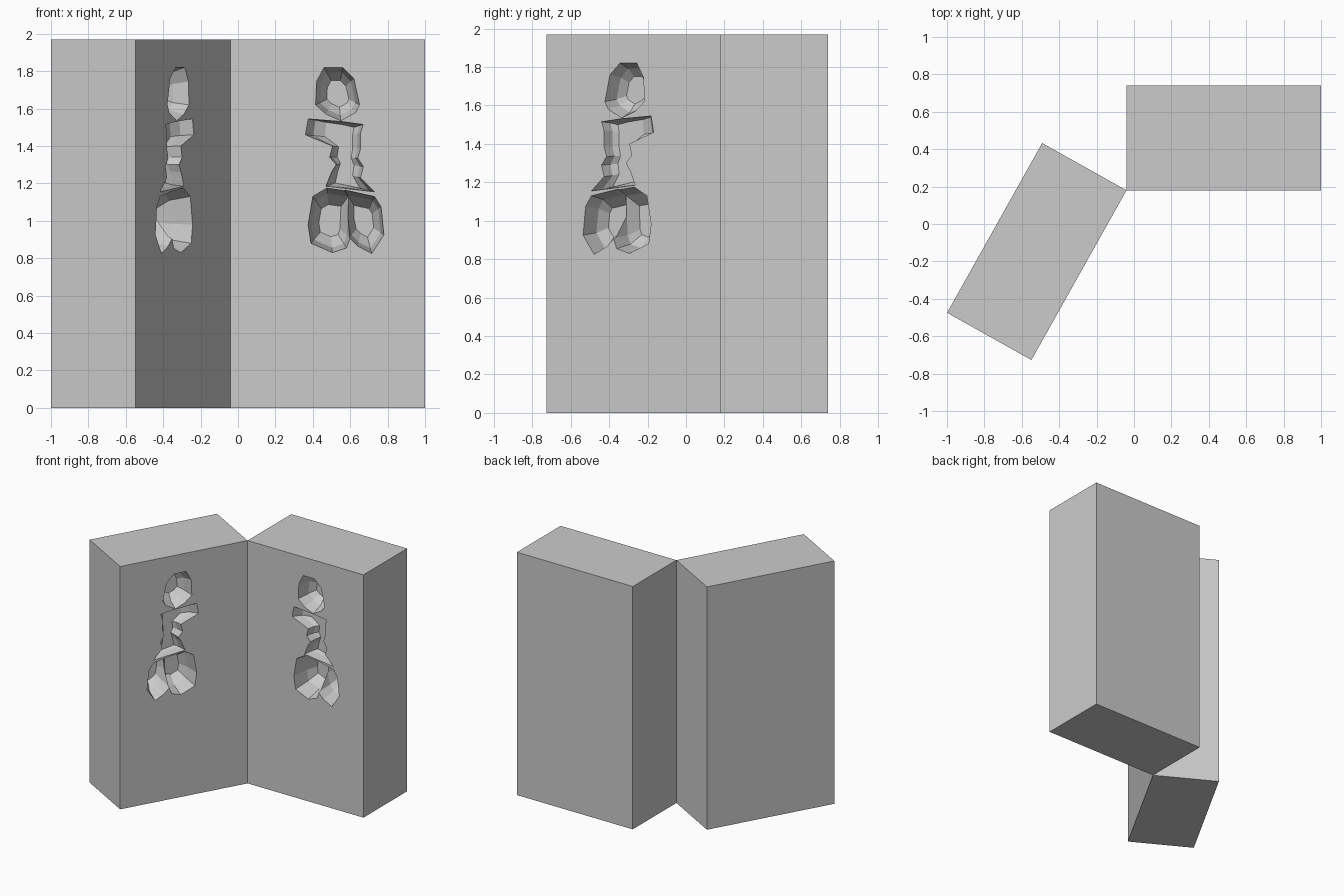
import bpy, bmesh
from math import atan2
from mathutils import Matrix

if "Cube" in bpy.data.objects:
    bpy.data.objects.remove(bpy.data.objects["Cube"])

H, W = 1.97, 1.04
HINGE = Matrix.Translation((-0.04, 0.18, 0))


def new_object(name, bm, matrix):
    bmesh.ops.recalc_face_normals(bm, faces=bm.faces)
    mesh = bpy.data.meshes.new(name)
    bm.to_mesh(mesh)
    bm.free()
    ob = bpy.data.objects.new(name, mesh)
    ob.matrix_world = matrix
    bpy.context.collection.objects.link(ob)
    return ob


def block(name, side, depth, matrix):
    bm = bmesh.new()
    bmesh.ops.create_cube(bm, size=1)
    bmesh.ops.scale(bm, vec=(W, depth, H), verts=bm.verts)
    bmesh.ops.translate(bm, vec=(side * W / 2, depth / 2, H / 2), verts=bm.verts)
    return new_object(name, bm, matrix)


def cavity(name, outline, centre, rings, side, matrix):
    """Faceted hollow: the outline shrinks towards a centre as it gets deeper."""
    bm = bmesh.new()
    cx, cz = centre
    loops = []
    for depth, sx, sz in rings:
        loops.append([bm.verts.new((side * (cx + (x - cx) * sx + 0.04), depth,
                                    cz + (z - cz) * sz)) for x, z in outline])
    n = len(outline)
    for a, b in zip(loops, loops[1:]):
        for i in range(n):
            j = (i + 1) % n
            bm.faces.new((a[i], a[j], b[j], b[i]))
    bm.faces.new(loops[0])
    bm.faces.new(loops[-1])
    bmesh.ops.triangulate(bm, faces=[f for f in bm.faces if len(f.verts) > 4])
    ob = new_object(name, bm, matrix)
    ob.hide_render = True
    ob.hide_set(True)
    return ob


def bowl(d, mid=0.84, end=0.5):
    return [(-0.02, 1, 1), (0.001, 1, 1), (d * 0.65, mid, mid), (d, end, end)]


def trough(d):
    return [(-0.02, 1, 1), (0.001, 1, 1), (d * 0.7, 0.8, 0.96), (d, 0.5, 0.9)]


# Figure outlines as seen on the mould face (x, z)
head = [(0.46, 1.82), (0.56, 1.82), (0.62, 1.76), (0.65, 1.62), (0.63, 1.58),
        (0.55, 1.535), (0.47, 1.57), (0.415, 1.62), (0.42, 1.745)]
torso = [(0.375, 1.545), (0.56, 1.53), (0.67, 1.515), (0.655, 1.47), (0.655, 1.385),
         (0.64, 1.335), (0.67, 1.29), (0.655, 1.23), (0.73, 1.155), (0.47, 1.185),
         (0.50, 1.26), (0.525, 1.30), (0.49, 1.34), (0.505, 1.40), (0.36, 1.46)]
left_thigh = [(0.475, 1.175), (0.40, 1.13), (0.375, 0.98), (0.39, 0.88), (0.505, 0.83),
              (0.58, 0.855), (0.60, 0.91), (0.61, 1.155)]
right_thigh = [(0.57, 1.165), (0.73, 1.13), (0.765, 1.075), (0.78, 0.925),
               (0.715, 0.825), (0.64, 0.865), (0.595, 0.91), (0.57, 1.03)]

swing = HINGE @ Matrix.Rotation(atan2(0.91, 0.51), 4, 'Z')
for label, side, thick, matrix, deep in (("right", 1, 0.56, HINGE, 1.0),
                                         ("left", -1, 0.517, swing, 0.85)):
    half = block(label + "_mould_half", side, thick, matrix)
    parts = [
        ("head", head, (0.535, 1.68), bowl(0.15 * deep, 0.8)),
        ("torso", torso, (0.57, 1.36), trough(0.10 * deep)),
        ("left_thigh", left_thigh, (0.49, 1.0), bowl(0.22 * deep)),
        ("right_thigh", right_thigh, (0.67, 1.0), bowl(0.20 * deep)),
    ]
    for name, outline, centre, rings in parts:
        cutter = cavity(f"{label}_{name}_cutter", outline, centre, rings, side, matrix)
        mod = half.modifiers.new(name + "_cavity", 'BOOLEAN')
        mod.operation = 'DIFFERENCE'
        mod.solver = 'EXACT'
        mod.object = cutter
